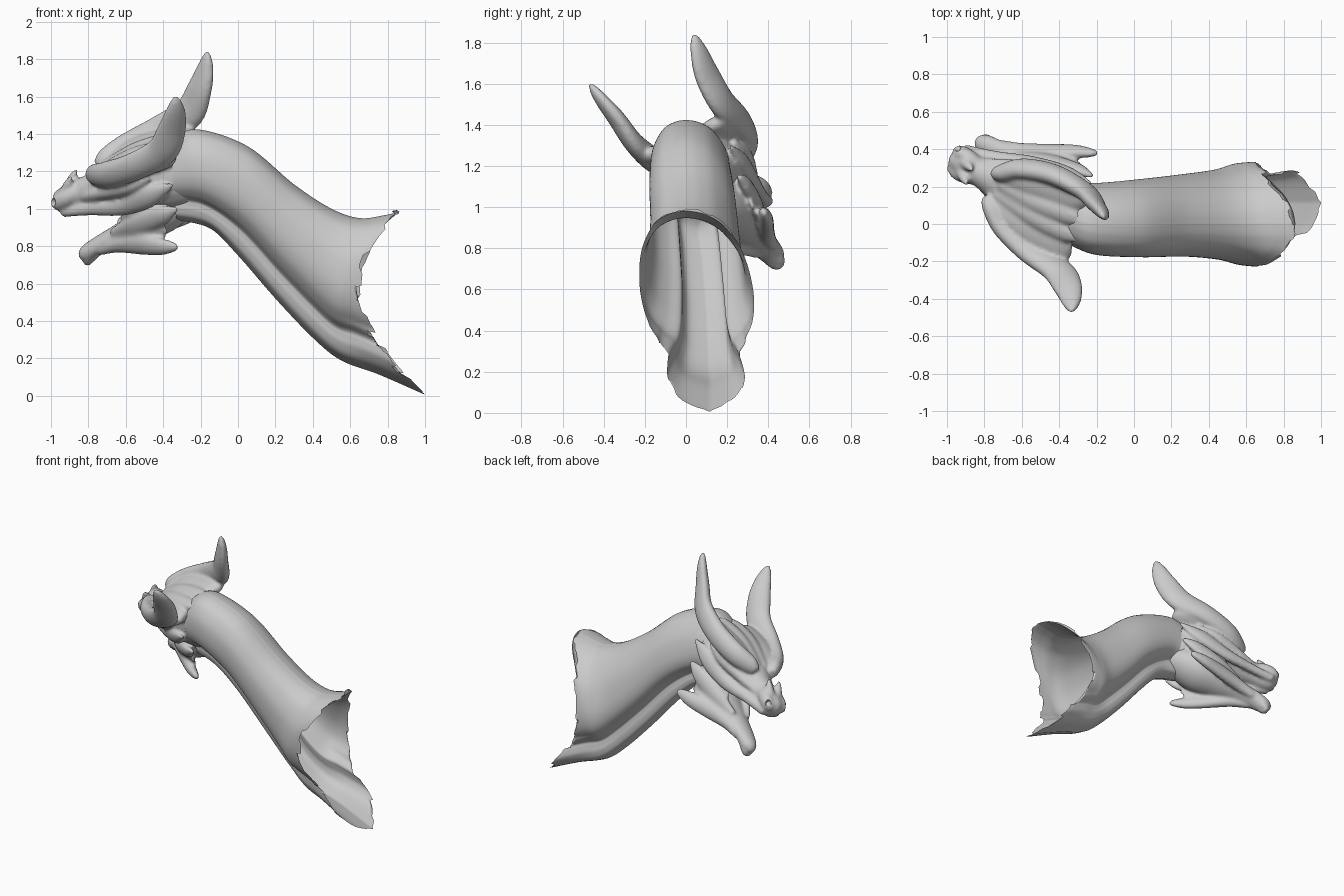
import bpy, bmesh, math, random
from mathutils import Vector

random.seed(4)
# Head frame: forward, side, up (the head is turned and rolled on the neck)
S = Vector((0.29, 0.86, 0.41)).normalized()
F = Vector((-0.86, 0.436, -0.265))
F = (F - S * F.dot(S)).normalized()
U = S.cross(F)
O = Vector((-0.3, 0.05, 1.2))


def world(p):
    return O + F * p[0] + S * p[1] + U * p[2]


def spline(rows, steps):
    """Catmull-Rom interpolation of rows of numbers."""
    out = []
    n = len(rows)
    for i in range(n - 1):
        a, b, c, d = (rows[max(0, min(n - 1, i + k))] for k in (-1, 0, 1, 2))
        for j in range(steps):
            t = j / steps
            out.append([0.5 * (2 * q + (r - p) * t + (2 * p - 5 * q + 4 * r - s) * t * t
                               + (3 * q - p - 3 * r + s) * t ** 3)
                        for p, q, r, s in zip(a, b, c, d)])
    out.append(list(rows[-1]))
    return out


def skin(bm, rings, caps):
    vr = [[bm.verts.new(p) for p in r] for r in rings]
    n = len(vr[0])
    for a, b in zip(vr, vr[1:]):
        for i in range(n):
            bm.faces.new((a[i], a[(i + 1) % n], b[(i + 1) % n], b[i]))
    if caps:
        bm.faces.new(vr[0])
        bm.faces.new(vr[-1])


def tube(bm, rows, mirror=False, n=24, steps=8):
    """Closed loft; each row is forward, side, up, side radius, other radius, optional twist in degrees."""
    path = spline(rows, steps)
    for sign in ((1, -1) if mirror else (1,)):
        rings = []
        for i, r in enumerate(path):
            c = Vector(r[:3])
            t = (Vector(path[min(i + 1, len(path) - 1)][:3]) - Vector(path[max(i - 1, 0)][:3])).normalized()
            side = Vector((0, 1, 0))
            side = (side - t * side.dot(t)).normalized()
            wide = t.cross(side)
            tw = math.radians(r[5]) if len(r) > 5 else 0
            side, wide = (side * math.cos(tw) + wide * math.sin(tw), wide * math.cos(tw) - side * math.sin(tw))
            ring = []
            for k in range(n):
                a = math.tau * k / n
                p = c + side * max(r[3], .003) * math.cos(a) + wide * max(r[4], .003) * math.sin(a)
                ring.append(world((p.x, p.y * sign, p.z)))
            rings.append(ring)
        skin(bm, rings, True)


def finish(bm, name):
    bmesh.ops.recalc_face_normals(bm, faces=bm.faces)
    me = bpy.data.meshes.new(name)
    bm.to_mesh(me)
    bm.free()
    for p in me.polygons:
        p.use_smooth = True
    ob = bpy.data.objects.new(name, me)
    bpy.context.collection.objects.link(ob)
    return ob


def fuse(ob, voxel, smooth):
    m = ob.modifiers.new("fuse", 'REMESH')
    m.mode = 'VOXEL'
    m.voxel_size = voxel
    m.use_smooth_shade = True
    m = ob.modifiers.new("soften", 'SMOOTH')
    m.factor = 0.5
    m.iterations = smooth


# Neck: rows are top x z, side x z, bottom x z, top y, bottom y, half width, lobe widening
neck_rows = [
    (-.36, 1.37, -.35, 1.16, -.33, .94, .04, .08, .165, 0),
    (-.22, 1.425, -.20, 1.16, -.15, .895, 0, .06, .19, 0),
    (.05, 1.335, .03, 1.04, 0, .75, -.01, .08, .205, 0),
    (.30, 1.13, .25, .82, .20, .52, 0, .10, .215, 0),
    (.50, 1.0, .43, .65, .40, .31, .0, .11, .235, 0),
    (.65, .95, .53, .57, .55, .19, 0, .115, .263, .03),
    (.78, .965, .59, .56, .75, .115, 0, .115, .272, .12),
    (.87, .985, .64, .55, .99, .01, 0, .115, .275, .22),
]
# Cross-section: share of the way down, share of half width (throat lobe below a crease)
half = spline([(0, 0), (.02, .3), (.09, .62), (.25, .9), (.45, 1), (.6, .93), (.70, .72),
               (.755, .49), (.80, .46), (.87, .46), (.95, .36), (1, 0)], 6)
section = half + [(u, -w) for u, w in reversed(half[1:-1])]
rings = []
for tx, tz, mx, mz, bx, bz, ty, by, w, lobe in spline(neck_rows, 8):
    ring = []
    for u, k in section:
        bulge = 4 * u * (1 - u)
        k += math.copysign(lobe * math.sin(math.pi * max(0, u - .68) / .32), k)
        ring.append(Vector((tx + (bx - tx) * u + (mx - (tx + bx) / 2) * bulge,
                            ty + (by - ty) * u + w * k,
                            tz + (bz - tz) * u + (mz - (tz + bz) / 2) * bulge)))
    rings.append(ring)
# Torn open end
jag = 0
for i, p in enumerate(rings[-1]):
    if i % 3 == 0:
        jag = random.uniform(-.04, .03)
    p.x = min(p.x + jag, 1)
    p.z = max(p.z - jag * .35, .003)
bm = bmesh.new()
skin(bm, rings, False)
finish(bm, "neck")

# Skull with horns, brows and cheeks fused into one skin
bm = bmesh.new()
tube(bm, [(-.2, 0, .0, .07, .08), (-.12, 0, .0, .12, .14), (.02, 0, -.01, .17, .195), (.2, 0, .035, .18, .18),
          (.36, 0, .05, .14, .14), (.5, 0, .05, .10, .095), (.6, 0, .05, .078, .082),
          (.69, 0, .04, .075, .078), (.74, 0, .045, .06, .06), (.765, 0, .045, .02, .02)])
# Horns: blades sweeping back, then twisting upward
tube(bm, [(.47, .07, .14, .03, .04, 0), (.42, .105, .155, .05, .065, 0), (.32, .18, .165, .055, .075, 0),
          (.14, .235, .18, .055, .08, 8), (-.06, .245, .22, .05, .088, 18), (-.18, .255, .33, .042, .078, 28),
          (-.25, .275, .42, .032, .056, 30), (-.285, .288, .48, .02, .03, 30), (-.296, .292, .51, .006, .008, 30)], True)
# Web joining each horn to the crown
tube(bm, [(.42, .07, .14, .05, .04), (.25, .13, .155, .1, .06), (.08, .15, .15, .11, .055),
          (-.02, .15, .14, .09, .045), (-.07, .14, .13, .04, .02)], True)
# Crown ridge
tube(bm, [(.42, .03, .15, .03, .03), (.2, .04, .19, .05, .03), (0, .05, .175, .05, .03), (-.12, .05, .14, .02, .02)], True)
# Cheek and lip ridges
tube(bm, [(.72, .05, .0, .03, .03), (.55, .085, -.02, .03, .035), (.35, .135, -.045, .035, .05),
          (.15, .18, -.02, .035, .06), (-.02, .205, .01, .008, .012)], True)
tube(bm, [(.58, .06, .05, .02, .025), (.42, .12, .055, .03, .035), (.25, .175, .06, .03, .035),
          (.1, .19, .075, .01, .01)], True)
# Nostril swellings and nose bumps
tube(bm, [(.58, .05, .08, .02, .03), (.66, .06, .07, .035, .045), (.73, .052, .055, .035, .04), (.76, .045, .05, .01, .01)], True)
tube(bm, [(.66, .03, .09, .035, .04), (.62, .04, .14, .025, .025), (.585, .045, .175, .008, .008)], True)
skull = finish(bm, "horned_skull")
fuse(skull, .0105, 8)

# Nostril cutters
bm = bmesh.new()
tube(bm, [(.70, .06, .07, .003, .003), (.725, .075, .075, .015, .02), (.76, .09, .08, .02, .025), (.80, .11, .085, .003, .003)], True)
cutter = finish(bm, "nostril_cutter")
cutter.hide_render = True
m = skull.modifiers.new("nostrils", 'BOOLEAN')
m.operation = 'DIFFERENCE'
m.object = cutter

# Lower jaw with a beaked chin and swept-back spikes
bm = bmesh.new()
tube(bm, [(-.02, 0, -.11, .06, .06), (.08, 0, -.16, .12, .09), (.22, 0, -.2, .14, .1), (.38, 0, -.22, .115, .072),
          (.52, 0, -.235, .085, .052), (.64, 0, -.258, .07, .048), (.72, 0, -.285, .052, .05),
          (.755, 0, -.305, .02, .025)])
# Spikes and the web between them
tube(bm, [(.62, .04, -.27, .03, .03), (.5, .07, -.26, .04, .045), (.35, .13, -.275, .04, .06),
          (.22, .185, -.305, .034, .05), (.13, .215, -.322, .02, .028), (.105, .222, -.325, .006, .01)], True)
tube(bm, [(.5, .06, -.2, .02, .03), (.33, .12, -.175, .035, .06), (.15, .165, -.15, .032, .055),
          (.06, .178, -.137, .018, .026), (.03, .18, -.135, .006, .01)], True)
tube(bm, [(.5, .06, -.23, .03, .03), (.32, .125, -.225, .03, .07), (.2, .15, -.225, .015, .06), (.15, .16, -.225, .005, .03)], True)
# Corner of the mouth
tube(bm, [(.40, .09, -.15, .01, .03), (.3, .11, -.11, .03, .07), (.15, .12, -.09, .03, .08), (.0, .1, -.06, .01, .05)], True)
# Chin hook
tube(bm, [(.66, .02, -.27, .04, .03), (.725, .012, -.315, .03, .028), (.735, .0, -.345, .01, .01)], True)
fuse(finish(bm, "lower_jaw"), .0105, 5)
